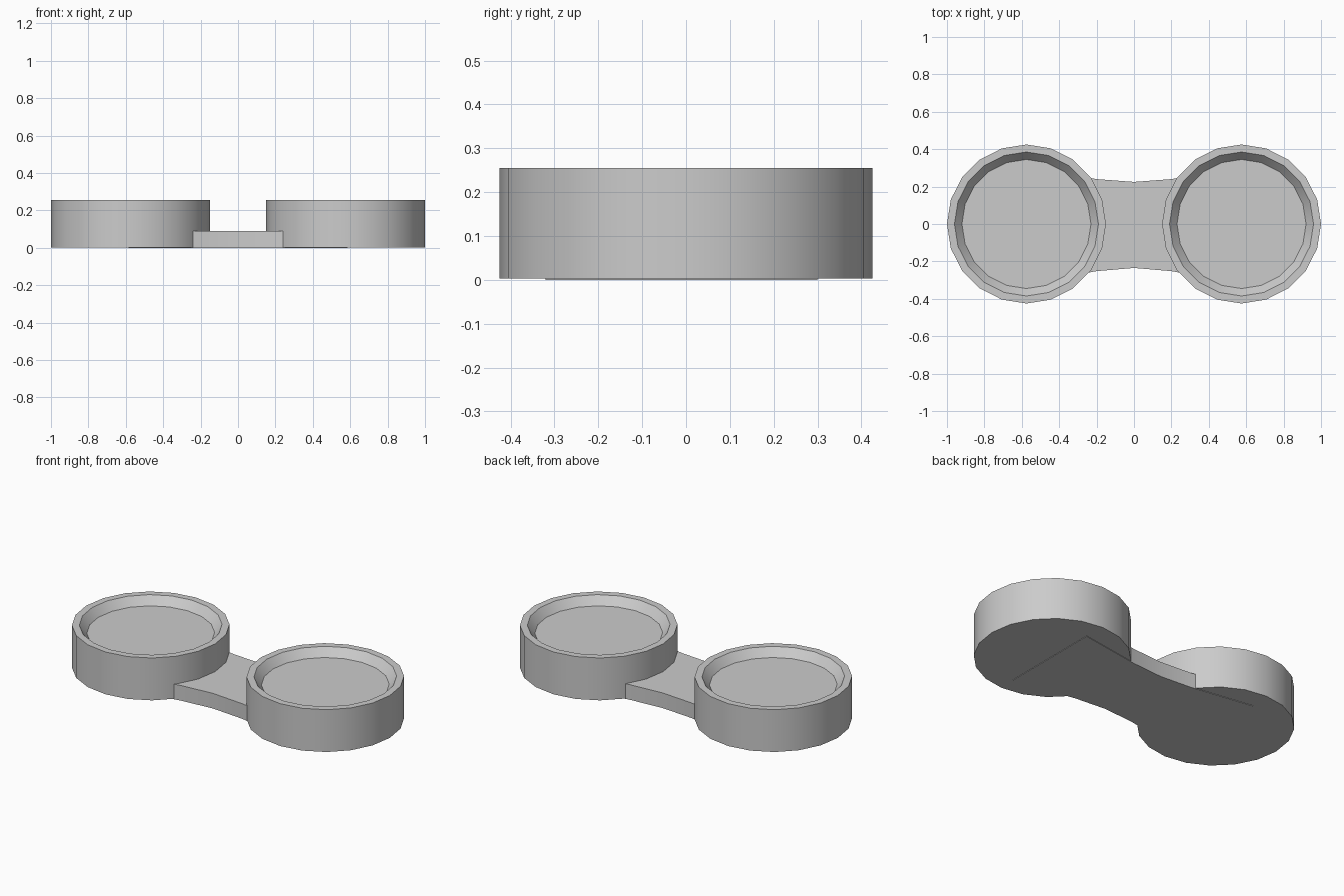
import bpy, bmesh, math

if "Cube" in bpy.data.objects:
    bpy.data.objects.remove(bpy.data.objects["Cube"])

SIDES = 20


def finish(bm, name, smooth=False):
    bmesh.ops.recalc_face_normals(bm, faces=bm.faces[:])
    mesh = bpy.data.meshes.new(name)
    bm.to_mesh(mesh)
    bm.free()
    obj = bpy.data.objects.new(name, mesh)
    bpy.context.collection.objects.link(obj)
    if smooth:
        mesh.shade_smooth()
        mesh.set_sharp_from_angle(angle=math.radians(30))
    return obj


def lathe(name, profile, cx):
    """Revolve (radius, z) points around a vertical axis and cap both ends."""
    bm = bmesh.new()
    rings = [[bm.verts.new((cx + r * math.cos(2 * math.pi * i / SIDES),
                            r * math.sin(2 * math.pi * i / SIDES), z))
              for i in range(SIDES)] for r, z in profile]
    for a, b in zip(rings, rings[1:]):
        for i in range(SIDES):
            j = (i + 1) % SIDES
            bm.faces.new((a[i], a[j], b[j], b[i]))
    bm.faces.new(rings[0])
    bm.faces.new(rings[-1])
    return finish(bm, name, smooth=True)


# Two round cups with a flat rim, sloped inner wall and shallow floor
cup_profile = [(0.425, 0.003), (0.425, 0.255), (0.385, 0.255), (0.345, 0.207)]
for side, sign in (("left", -1), ("right", 1)):
    lathe("cup_" + side, cup_profile, sign * 0.575)

# Waisted connecting plate that runs under both cups
back = [(-0.585, 0.30), (-0.2, 0.24), (0, 0.225), (0.2, 0.24), (0.585, 0.30)]
front = [(0.585, -0.32), (0.2, -0.252), (0, -0.235), (-0.2, -0.252), (-0.585, -0.32)]
bm = bmesh.new()
base = bm.faces.new([bm.verts.new((x, y, 0)) for x, y in back + front])
top = bmesh.ops.extrude_face_region(bm, geom=[base], use_keep_orig=True)
bmesh.ops.translate(bm, vec=(0, 0, 0.09),
                    verts=[g for g in top["geom"] if isinstance(g, bmesh.types.BMVert)])
finish(bm, "connecting_plate", smooth=True)
